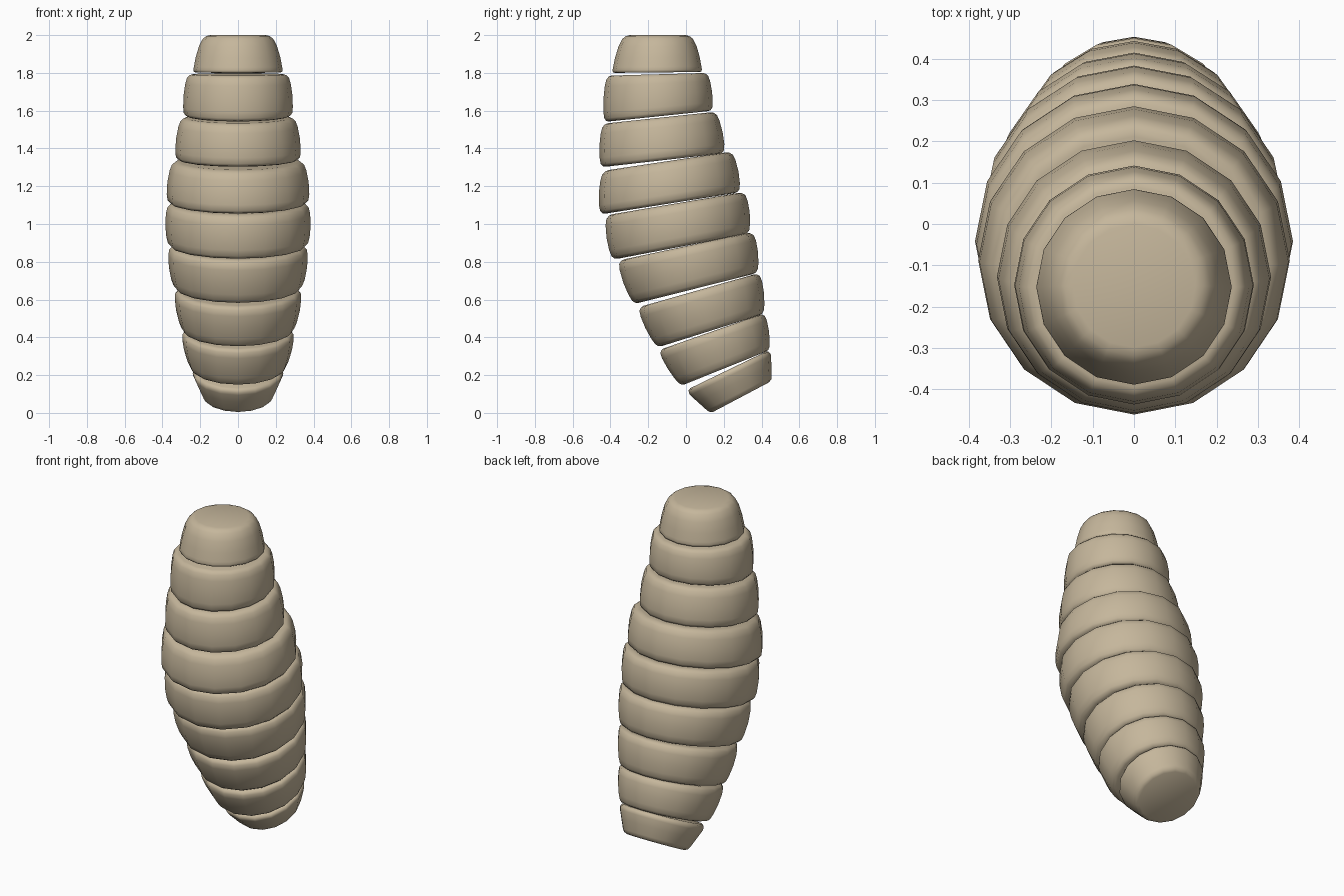
import bpy, bmesh, math
from mathutils import Vector

if "Cube" in bpy.data.objects:
    bpy.data.objects.remove(bpy.data.objects["Cube"])

SIDES = 16
# rounded drum profile: (position from top to bottom, radius factor)
PROFILE = [(0, .89), (.02, .94), (.08, .985), (.22, 1.01), (.5, 1.025),
           (.78, 1.015), (.92, .995), (.98, .96), (1, .91)]
CROWN = [(0, .93), (.03, 1.04), (.1, 1.11), (.3, 1.12), (.6, 1.07),
         (.85, 1.015), (.93, 1.0), (.985, .97), (1, .93)]
TAIL = [(0, .9), (.04, .96), (.12, 1.0), (.2, 1.015), (.5, 1.01),
        (.85, 1.0), (.95, .98), (1, .9)]

# side outline of each body segment in (y, z):
# top front, top back, bottom front, bottom back
SEGMENTS = [
    ((-.31, 2.0), (.01, 2.0), (-.395, 1.80), (.09, 1.805)),
    ((-.425, 1.785), (.12, 1.80), (-.435, 1.54), (.142, 1.60)),
    ((-.447, 1.53), (.165, 1.595), (-.454, 1.30), (.207, 1.375)),
    ((-.448, 1.28), (.25, 1.385), (-.457, 1.05), (.288, 1.168)),
    ((-.43, 1.045), (.318, 1.172), (-.393, .81), (.338, .95)),
    ((-.366, .805), (.362, .96), (-.28, .575), (.383, .742)),
    ((-.26, .557), (.395, .743), (-.155, .345), (.415, .525)),
    ((-.15, .33), (.42, .53), (-.03, .142), (.445, .333)),
    ((0, .12), (.445, .335), (.128, -.003), (.455, .17)),
]


def segment(name, outline, profile):
    tf, tb, bf, bb = [Vector((0, *p)) for p in outline]
    bm = bmesh.new()
    rings = []
    for t, s in profile:
        front, back = tf.lerp(bf, t), tb.lerp(bb, t)
        mid, u = (front + back) / 2, (back - front) / 2 * s
        v = Vector((u.length, 0, 0))
        ring = []
        for i in range(SIDES):
            a = math.tau * i / SIDES
            ring.append(bm.verts.new(mid + v * math.cos(a) + u * math.sin(a)))
        rings.append(ring)
    for a, b in zip(rings, rings[1:]):
        for i in range(SIDES):
            j = (i + 1) % SIDES
            bm.faces.new((a[i], b[i], b[j], a[j]))
    bm.faces.new(rings[0])
    bm.faces.new(rings[-1][::-1])
    bmesh.ops.recalc_face_normals(bm, faces=bm.faces)
    for f in bm.faces:
        f.smooth = True
    me = bpy.data.meshes.new(name)
    bm.to_mesh(me)
    bm.free()
    ob = bpy.data.objects.new(name, me)
    bpy.context.collection.objects.link(ob)
    me.materials.append(mat)
    return ob


mat = bpy.data.materials.new("tan")
mat.diffuse_color = (.56, .47, .33, 1)
mat.use_nodes = True
mat.node_tree.nodes["Principled BSDF"].inputs["Base Color"].default_value = mat.diffuse_color

# stack of nine tilted body segments
for n, outline in enumerate(SEGMENTS):
    profile = CROWN if n == 0 else TAIL if n == len(SEGMENTS) - 1 else PROFILE
    segment(f"body_segment_{n + 1}", outline, profile)
